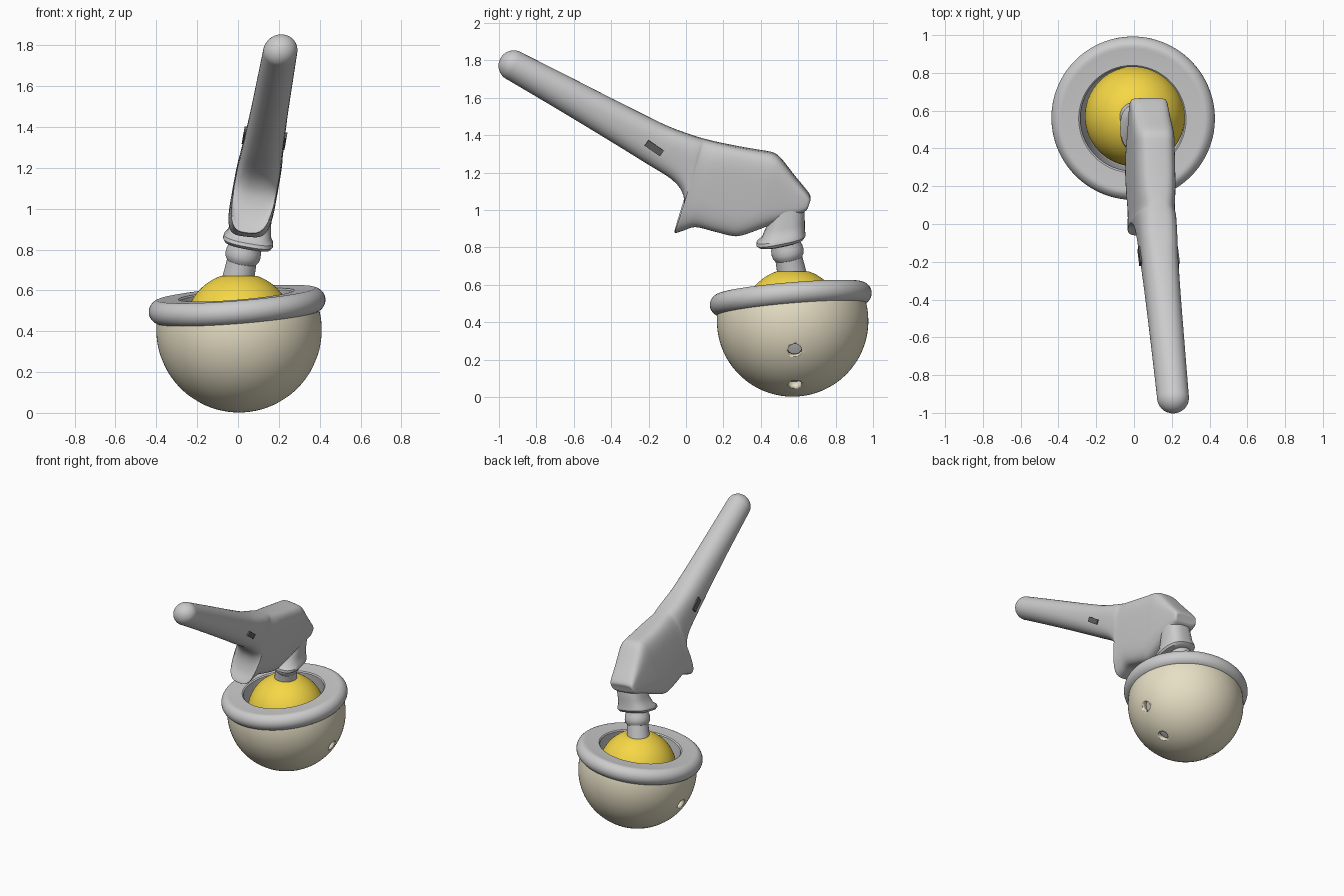
import bpy, bmesh
from math import pi, sin, cos, copysign, radians, sqrt
from mathutils import Vector, Matrix

if "Cube" in bpy.data.objects:
    bpy.data.objects.remove(bpy.data.objects["Cube"])

CUP_C = Vector((.005, .57, .407))       # shared centre of cup, liner and ball
CUP_AXIS = Vector((-.08, -.085, 1)).normalized()
NECK_AXIS = Vector((.2, -.2, 1)).normalized()


def material(name, color):
    m = bpy.data.materials.new(name)
    m.diffuse_color = (*color, 1)
    m.use_nodes = True
    m.node_tree.nodes["Principled BSDF"].inputs["Base Color"].default_value = m.diffuse_color
    return m


def finish(name, bm, mat=None, angle=35):
    bmesh.ops.remove_doubles(bm, verts=bm.verts, dist=1e-5)
    bmesh.ops.recalc_face_normals(bm, faces=bm.faces)
    me = bpy.data.meshes.new(name)
    bm.to_mesh(me)
    bm.free()
    ob = bpy.data.objects.new(name, me)
    bpy.context.collection.objects.link(ob)
    if mat:
        me.materials.append(mat)
    bpy.ops.object.select_all(action='DESELECT')
    bpy.context.view_layer.objects.active = ob
    ob.select_set(True)
    bpy.ops.object.shade_smooth_by_angle(angle=radians(angle))
    return ob


def frame(origin, axis):
    return Matrix.Translation(origin) @ axis.to_track_quat('Z', 'Y').to_matrix().to_4x4()


def lathe(name, profile, origin, axis, mat=None, steps=96):
    """Spin (radius, height) points around an axis."""
    bm = bmesh.new()
    vs = [bm.verts.new((r, 0, h)) for r, h in profile]
    es = [bm.edges.new(p) for p in zip(vs, vs[1:])]
    bmesh.ops.spin(bm, geom=vs + es, cent=(0, 0, 0), axis=(0, 0, 1), angle=2 * pi, steps=steps)
    bm.transform(frame(origin, axis))
    return finish(name, bm, mat)


def arc(r, a0, a1, n, c=(0, 0)):
    return [(c[0] + r * cos(radians(a0 + (a1 - a0) * i / n)),
             c[1] + r * sin(radians(a0 + (a1 - a0) * i / n))) for i in range(n + 1)]


def superellipse(n, count=48):
    f = lambda c: copysign(abs(c) ** (2 / n), c)
    return [(f(cos(2 * pi * i / count)), f(sin(2 * pi * i / count))) for i in range(count)]


def loft(name, rings, angle=35):
    bm = bmesh.new()
    rows = [[bm.verts.new(p) for p in ring] for ring in rings]
    k = len(rows[0])
    for a, b in zip(rows, rows[1:]):
        for i in range(k):
            bm.faces.new((a[i], a[(i + 1) % k], b[(i + 1) % k], b[i]))
    bm.faces.new(rows[0])
    bm.faces.new(rows[-1])
    return finish(name, bm, angle=angle)


def lean(z):
    return .05 + .18 * (z - .9)


cream = material("cream", (.80, .74, .56))
yellow = material("yellow", (.92, .68, .06))
dark = material("dark_grey", (.12, .12, .12))

# Hemispherical outer cup with screw holes on both sides
R, r = .405, .365
shell = arc(R, -90, 14, 40) + arc(r, 14, -90, 40)
cup = lathe("cup_shell", [(max(x, 0) if x > 1e-6 else 0, h) for x, h in shell], CUP_C, CUP_AXIS, cream)
bm = bmesh.new()
for side in (1, -1):
    for dx, dz in ((.92, -.39), (.54, -.84)):
        d = Vector((side * dx, .03, dz)).normalized()
        bmesh.ops.create_cone(bm, cap_ends=True, segments=32, radius1=.037, radius2=.037,
                              depth=.2, matrix=frame(CUP_C + d * .39, d))
cutter = finish("hole_cutter", bm)
cutter.hide_render = True
mod = cup.modifiers.new("holes", 'BOOLEAN')
mod.operation, mod.object, mod.solver = 'DIFFERENCE', cutter, 'EXACT'
bpy.context.view_layer.objects.active = cup
bpy.ops.object.modifier_apply(modifier="holes")
bpy.data.objects.remove(cutter)

# Liner: rounded rim plus inner bowl around the ball
liner = ([(0, -.335)] + arc(.335, -85, 8, 24) + [(.38, .055)]
         + arc(.06, -90, 75, 14, (.374, .118)) + [(.374, .174), (.285, .172), (.277, .165)]
         + arc(.277, 0, -85, 24) + [(0, -.277)])
lathe("liner_rim", liner, CUP_C, CUP_AXIS)

# Ball head with a small flat top where the neck enters
lathe("ball_head", [(0, -.265)] + arc(.265, -88, 71, 48) + [(0, .265 * sin(radians(71)))],
      CUP_C + Vector((0, 0, .014)), Vector((0, 0, 1)), yellow)

# Neck with a bulge below the collar
neck_base = Vector((-.012, .58, .59))
lathe("neck", [(0, 0), (.083, 0), (.076, .10), (.073, .155), (.084, .172), (.087, .19),
               (.085, .215), (.078, .235), (.075, .30), (0, .30)], neck_base, NECK_AXIS, steps=48)

# Collar block flaring down to a flange: centre x, y, z, half x, half y
collar = [(.046, .513, .818, .095, .09), (.047, .511, .824, .113, .118), (.049, .508, .838, .122, .132),
          (.052, .508, .855, .12, .130), (.056, .520, .875, .106, .115), (.064, .530, .92, .097, .105),
          (.08, .545, 1.0, .088, .088), (.09, .54, 1.05, .08, .08)]
rings = []
for x, y, z, hx, hy in collar:
    rings.append([(x + u * hx, y + v * hy, z - .18 * u * hx + .2 * v * hy) for u, v in superellipse(2.7)])
loft("collar_block", rings)

# Stem sections: top y, top z, bottom y, bottom z, half thickness, squareness
stations = [(-.883, 1.843, -.958, 1.699, .083, 2), (-.6, 1.700, -.68, 1.535, .087, 2.1),
            (-.35, 1.572, -.42, 1.378, .091, 2.3), (-.15, 1.472, -.22, 1.255, .096, 2.6),
            (-.06, 1.432, -.08, 1.168, .100, 3), (.0, 1.41, -.022, 1.10, .102, 3.2),
            (.05, 1.393, -.010, 1.03, .104, 3.3), (.08, 1.384, -.028, .95, .105, 3.3),
            (.10, 1.379, -.062, .882, .105, 3.2), (.13, 1.371, -.02, .890, .105, 3.3),
            (.18, 1.359, .05, .911, .107, 3.6), (.27, 1.340, .15, .888, .109, 4),
            (.36, 1.324, .25, .864, .110, 4), (.44, 1.311, .30, .868, .110, 4),
            (.475, 1.300, .36, .888, .110, 4), (.51, 1.272, .42, .911, .108, 4),
            (.58, 1.183, .52, .950, .103, 4), (.65, 1.097, .62, .989, .097, 4),
            (.666, 1.068, .645, 1.005, .088, 3.5), (.662, 1.05, .652, 1.02, .075, 3)]


def smooth(rows, sub=4):
    """Catmull-Rom interpolation of section rows."""
    out = []
    for i in range(len(rows) - 1):
        p = [rows[max(0, min(len(rows) - 1, i + k))] for k in (-1, 0, 1, 2)]
        for s in range(sub):
            t = s / sub
            out.append([.5 * (2 * b + (c - a) * t + (2 * a - 5 * b + 4 * c - d) * t * t
                              + (3 * b - a - 3 * c + d) * t ** 3) for a, b, c, d in zip(*p)])
    return out + [list(rows[-1])]


tip, perp, out_dir = Vector((-.9205, 1.771)), Vector((.462, .887)), Vector((-.887, .462))
cap = []
for i in range(10):                      # round tip
    a = radians(88 - 88 * i / 10)
    c, o = tip + out_dir * .082 * sin(a), perp * .082 * cos(a)
    cap.append([*(c + o), *(c - o), .083 * cos(a), 2])
rings = []
for ty, tz, by, bz, half, n in cap + smooth(stations):
    ring = []
    for u, v in superellipse(n):
        y, z = (ty + by) / 2 + v * (ty - by) / 2, (tz + bz) / 2 + v * (tz - bz) / 2
        ring.append((lean(z) + u * half, y, z - .18 * u * half * .6))
    rings.append(ring)
loft("stem", rings, 42)

# Small dark lugs on both flanks of the stem
for side, label in ((1, "right"), (-1, "left")):
    bm = bmesh.new()
    bmesh.ops.create_cube(bm, size=1, matrix=Matrix.Diagonal((.04, .1, .036, 1)))
    bm.transform(Matrix.Translation((lean(1.345) + side * .085, -.17, 1.345 - side * .012))
                 @ Matrix.Rotation(radians(10), 4, 'Y') @ Matrix.Rotation(radians(-35), 4, 'X'))
    finish("stem_lug_" + label, bm, dark)
